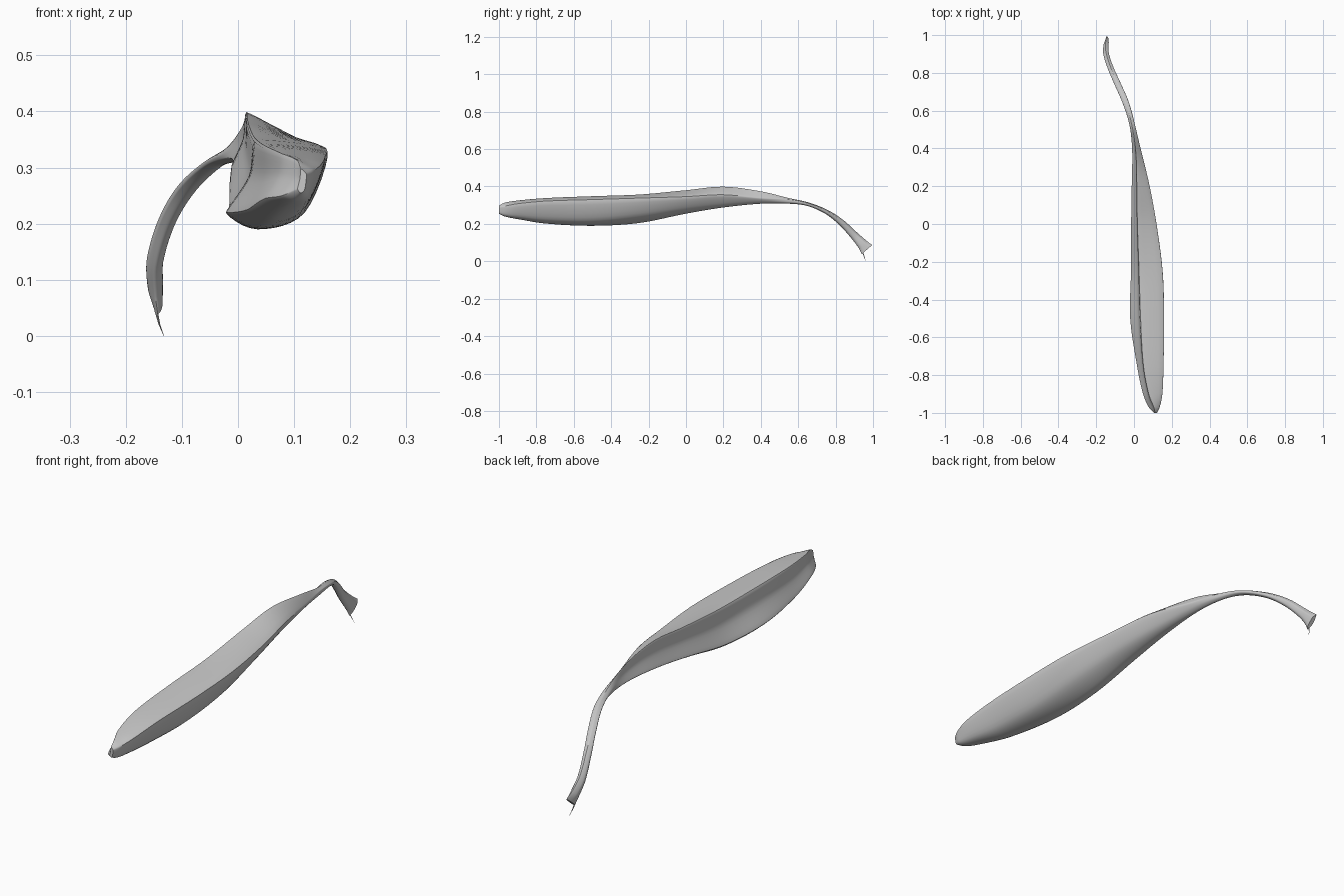
import bpy, bmesh, math
from mathutils import Vector as V

if "Cube" in bpy.data.objects:
    bpy.data.objects.remove(bpy.data.objects["Cube"])

# Belly cross-sections: y, then left-low, bottom, right-low, right, top ridge (x, z)
BODY = [
    (-1.0, (.106, .262), (.112, .255), (.119, .262), (.122, .288), (.112, .298)),
    (-.97, (.078, .25), (.1, .24), (.125, .25), (.136, .295), (.105, .313)),
    (-.9, (.048, .245), (.08, .226), (.125, .24), (.15, .308), (.078, .325)),
    (-.75, (.016, .225), (.06, .202), (.12, .227), (.156, .322), (.05, .338)),
    (-.5, (-.02, .22), (.035, .19), (.118, .22), (.159, .33), (.035, .348)),
    (-.25, (-.016, .226), (.03, .205), (.112, .243), (.151, .338), (.027, .357)),
    (0, (-.015, .27), (.028, .255), (.085, .28), (.119, .346), (.018, .38)),
    (.2, (-.012, .3), (.02, .288), (.056, .305), (.083, .356), (.015, .399)),
    (.4, (-.01, .315), (.005, .308), (.024, .318), (.035, .338), (.008, .374)),
]
# Tail strip: x, y, z, half width, half depth
TAIL = [
    (-.015, .55, .323, .015, .015), (-.046, .65, .306, .018, .01),
    (-.09, .75, .265, .018, .012), (-.125, .83, .208, .016, .017),
    (-.147, .9, .138, .015, .022), (-.147, .945, .09, .014, .029),
    (-.143, .968, .063, .009, .037),
]
ANGLES = [-150, -90, -30, 30, 100, 170]
SOFT = [.3, 1, 1, .45, .3, .9]      # low = crisp edge


def hermite(a, b, ta, tb, t):
    return (a * (2*t**3 - 3*t**2 + 1) + ta * (t**3 - 2*t**2 + t)
            + b * (3*t**2 - 2*t**3) + tb * (t**3 - t**2))


def smooth_ring(pts, n=6):
    c = len(pts)
    tan = [(pts[(i+1) % c] - pts[i-1]) * .5 * SOFT[i] for i in range(c)]
    return [hermite(pts[i], pts[(i+1) % c], tan[i], tan[(i+1) % c], k / n)
            for i in range(c) for k in range(n)]


rings = []
for y, *pts in BODY:
    p = [V((x, y, z)) for x, z in pts]
    p.append((p[0] + p[4]) / 2 + V(((p[3].x - p[0].x) * .08, 0, 0)))   # hollow left side
    rings.append(smooth_ring(p))
for i, (x, y, z, w, d) in enumerate(TAIL):
    a, b = TAIL[max(i-1, 0)], TAIL[min(i+1, len(TAIL)-1)]
    ty, tz = b[1] - a[1], b[2] - a[2]
    up = V((0, -tz, ty)).normalized()
    p = [V((x, y, z)) + V((w * math.cos(math.radians(g)), 0, 0))
         + up * d * math.sin(math.radians(g)) for g in ANGLES]
    rings.append(smooth_ring(p))

# Loft with smooth interpolation along the length
loft = []
for i in range(len(rings) - 1):
    r0, r1, r2 = rings[max(i-1, 0)], rings[i], rings[i+1]
    r3 = rings[min(i+2, len(rings)-1)]
    for k in range(6):
        row = []
        for a, b, c, d in zip(r0, r1, r2, r3):
            h = (c - b).length
            ta = (c - a) * (h / max((c - b).length + (b - a).length, 1e-6))
            tb = (d - b) * (h / max((d - c).length + h, 1e-6))
            row.append(hermite(b, c, ta, tb, k / 6))
        loft.append(row)
loft.append(rings[-1])


def build(name, rows):
    bm = bmesh.new()
    vs = [[bm.verts.new(p) for p in r] for r in rows]
    n = len(vs[0])
    for a, b in zip(vs, vs[1:]):
        for j in range(n):
            bm.faces.new((a[j], a[(j+1) % n], b[(j+1) % n], b[j]))
    bm.faces.new(vs[0][::-1])
    bm.faces.new(vs[-1])
    bmesh.ops.recalc_face_normals(bm, faces=bm.faces)
    me = bpy.data.meshes.new(name)
    bm.to_mesh(me)
    bm.free()
    ob = bpy.data.objects.new(name, me)
    bpy.context.collection.objects.link(ob)
    bpy.ops.object.select_all(action='DESELECT')
    ob.select_set(True)
    bpy.context.view_layer.objects.active = ob
    bpy.ops.object.shade_smooth_by_angle(angle=math.radians(40))


build("muscle_belly_and_tendon", loft)

# Stray fibre hanging from the tendon end
fibre = [(-.146, .945, .045, .003), (-.14, .955, .02, .0015), (-.132, .96, 0, .0004)]
build("loose_fibre", [[V((x + r * math.cos(t * math.pi / 2), y + r * math.sin(t * math.pi / 2), z))
                       for t in range(4)] for x, y, z, r in fibre])
